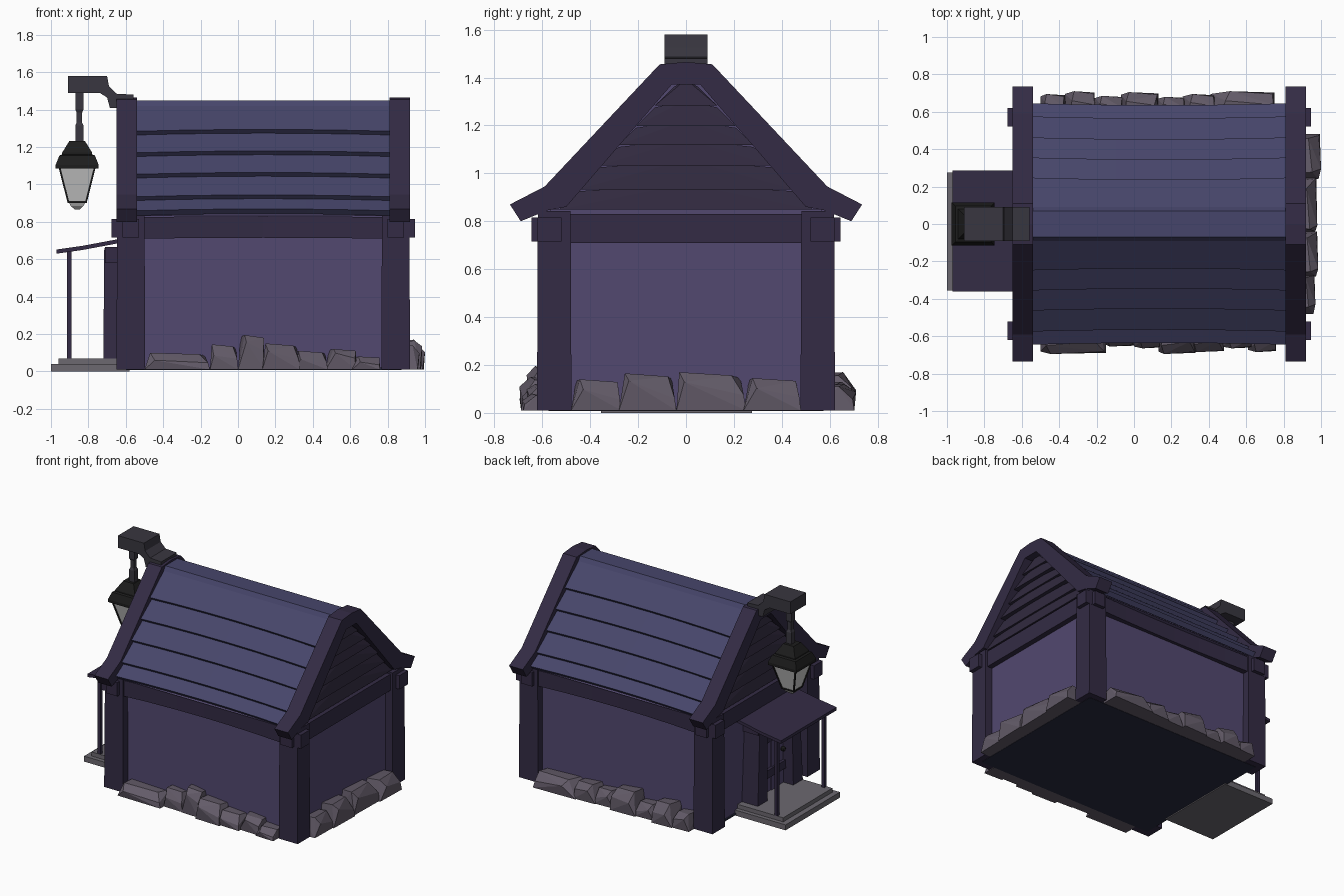
import bpy, bmesh, random

if "Cube" in bpy.data.objects:
    bpy.data.objects.remove(bpy.data.objects["Cube"])
random.seed(4)
CX = 0.135  # middle of the house along x


def mat(name, r, g, b, a=1):
    m = bpy.data.materials.new(name)
    m.diffuse_color = (r, g, b, a)
    m.use_nodes = True
    m.node_tree.nodes["Principled BSDF"].inputs["Base Color"].default_value = m.diffuse_color
    return m


WALL = mat("wall_purple", .085, .065, .16)
WOOD = mat("dark_timber", .033, .024, .058)
BOARD = mat("gable_board", .031, .023, .05)
ROOF = mat("roof_blue", .062, .06, .145)
STONE = mat("stone", .125, .105, .14)
SLAB = mat("slab_grey", .15, .14, .16)
IRON = mat("black_iron", .012, .012, .012)
ARM = mat("arm_grey", .04, .037, .05)
GLASS = mat("lamp_glass", .55, .55, .55)
FLOOR = mat("floor_dark", .022, .024, .05)


def finish(name, bm, m):
    bmesh.ops.recalc_face_normals(bm, faces=bm.faces)
    me = bpy.data.meshes.new(name)
    bm.to_mesh(me)
    bm.free()
    me.materials.append(m)
    ob = bpy.data.objects.new(name, me)
    bpy.context.collection.objects.link(ob)
    return ob


def loft(name, rings, m):
    """Skin a chain of equal-length rings and cap both ends."""
    bm = bmesh.new()
    vs = [[bm.verts.new(p) for p in r] for r in rings]
    n = len(vs[0])
    for a, b in zip(vs, vs[1:]):
        for i in range(n):
            bm.faces.new((a[i], a[(i + 1) % n], b[(i + 1) % n], b[i]))
    bm.faces.new(vs[0])
    bm.faces.new(vs[-1])
    return finish(name, bm, m)


def hull(name, pts, m):
    bm = bmesh.new()
    for p in pts:
        bm.verts.new(p)
    bmesh.ops.convex_hull(bm, input=bm.verts[:])
    bmesh.ops.dissolve_limit(bm, angle_limit=.02, verts=bm.verts[:], edges=bm.edges[:])
    return finish(name, bm, m)


def rect(cx, cy, hx, hy, z):
    return [(cx - hx, cy - hy, z), (cx + hx, cy - hy, z), (cx + hx, cy + hy, z), (cx - hx, cy + hy, z)]


def box(name, x0, x1, y0, y1, z0, z1, m, top=1):
    c = ((x0 + x1) / 2, (y0 + y1) / 2)
    h = ((x1 - x0) / 2, (y1 - y0) / 2)
    return loft(name, [rect(*c, *h, z0), rect(*c, h[0] * top, h[1] * top, z1)], m)


def along_x(name, prof, x0, x1, m):
    return loft(name, [[(x, y, z) for y, z in prof] for x in (x0, x1)], m)


def bowed(name, prof, x0, x1, m, bow_y, bow_z):
    """Profile run along x whose middle bends inward and up."""
    rings = []
    for i in range(7):
        t = i / 3 - 1
        k = 1 - t * t
        rings.append([(x0 + (x1 - x0) * i / 6, y + bow_y * k, z + bow_z * k) for y, z in prof])
    return loft(name, rings, m)


# Walls, floor and attic core
box("walls", -.59, .86, -.565, .565, .012, .85, WALL)
box("floor", -.6, .875, -.575, .575, .008, .02, FLOOR)
half = [(.06, 1.40), (.55, .88), (.615, .832)]
along_x("attic", half + [(-y, z) for y, z in half[::-1]], -.56, .83, WALL)

# Corner posts and timber ring
for s in (-1, 1):
    for e in (-1, 1):
        px = CX + e * .708
        box("corner_post", px - .077, px + .077, s * .55 - .072, s * .55 + .072, .01, .842, WOOD, .95)
        box("beam_end_x", CX + e * .76 - .05, CX + e * .76 + .05, s * .57 - .05, s * .57 + .05, .715, .815, WOOD)
        box("beam_end_y", px - .045, px + .045, s * .61 - .035, s * .61 + .035, .715, .815, WOOD)
    y = s * .61
    bowed("eave_beam", [(y, .71), (y, .825), (s * .5, .825), (s * .5, .71)], -.52, .79, WOOD, -s * .022, .005)
for e in (-1, 1):
    x = CX + e * .735
    box("gable_beam", x - .03, x + .03, -.5, .5, .71, .83, WOOD)

# Roof rows, each lifted at its lower edge
zs = [1.44, 1.27, 1.155, 1.04, .92, .845]
for s in (-1, 1):
    for z0, z1 in zip(zs, zs[1:]):
        y0, y1 = [.075 + (1.44 - z) * .935 for z in (z0, z1)]
        prof = [(y0 - .02, z0 - .03), (y0 - .004, z0 - .006), (y1 + .014, z1 + .014), (y1 - .012, z1 - .012)]
        bowed("roof_board", [(s * y, z) for y, z in prof], -.56, .83, ROOF, -s * .01, .01)
along_x("ridge_board", [(-.09, 1.42), (-.07, 1.45), (.07, 1.45), (.09, 1.42)], -.56, .83, ROOF)

# Gable frames with flared tails
half = [(0, 1.465), (.11, 1.455), (.59, .945), (.735, .87), (.69, .80), (.58, .845), (.50, .86), (.06, 1.37)]
frame = half + [(0, 1.37)] + [(-y, z) for y, z in half[:0:-1]]
for e in (-1, 1):
    along_x("gable_frame", frame, CX + e * .675, CX + e * .785, WOOD)
    # Overlapping boards inside the gable
    gz = [.86, .945, 1.045, 1.13, 1.21, 1.295, 1.38]
    for i, (a, b) in enumerate(zip(gz, gz[1:])):
        wa, wb = [max(.53 - (z - .86) * .92, .03) for z in (a, b)]
        out = CX + e * (.75 if i % 2 else .757)
        hull("gable_siding", [(x, y, z) for y, z in
                              [(-wa, a - .012), (wa, a - .012), (wb, b - .02), (0, b + .012), (-wb, b - .02)]
                              for x in (CX + e * .66, out - e * (.025 if z > a else 0))], BOARD)


# Foundation stones: angular wedges with a sloping front facet
def stone(a, b, h, d, place):
    j = lambda r: random.uniform(-r, r)
    w = b - a
    k = j(.12) * w
    pts = [(a, -.03, .01), (b, -.03, .01), (a, d * .9, .01), (b, d * .95, .01),
           (a + .22 * w + k, d, h * (.72 + j(.15))), (b - .03 * w, d * .9, h * (.5 + j(.15))),
           (a + .15 * w + k, d * .65, h), (b - .1 * w + k, d * .5, h * .92),
           (a + .1 * w, -.03, h * .95), (b - .08 * w, -.03, h * .85)]
    hull("foundation_stone", [place(*p) for p in pts], STONE)


front = [(-.5, -.15, .10, .13), (-.15, 0, .145, .09), (0, .14, .195, .1), (.13, .33, .15, .13),
         (.31, .48, .11, .12), (.47, .63, .12, .1), (.61, .76, .08, .12)]
back = [(-.5, -.37, .12, .13), (-.37, -.21, .16, .145), (-.21, -.06, .11, .12), (-.07, .13, .17, .14),
        (.12, .27, .12, .115), (.26, .43, .13, .13), (.41, .75, .12, .145)]
right = [(-.48, -.27, .14, .105), (-.28, -.04, .165, .12), (-.04, .25, .17, .115), (.24, .48, .145, .135)]
for st in front:
    stone(*st, lambda u, v, z: (u, -.565 - v, z))
for st in back:
    stone(*st, lambda u, v, z: (u, .565 + v, z))
for st in right:
    stone(*st, lambda u, v, z: (.865 + v, u, z))

# Porch
box("porch_slab", -1, -.58, -.355, .275, 0, .04, SLAB)
box("porch_step", -.96, -.58, -.325, .245, .04, .07, SLAB)
top = [(-.97, .652), (-.83, .672), (-.6, .715)]
prof = top + [(x, z - .022) for x, z in top[::-1]]
loft("porch_roof", [[(x, y, z) for x, z in prof] for y in (-.36, .285)], WOOD)
for y in (-.31, .235):
    box("porch_post", -.913, -.889, y - .012, y + .012, .07, .65, WOOD)

# Door with frame, bands and knob
for y, tilt in ((.14, -.02), (-.27, .02)):
    loft("door_jamb", [rect(-.645, y, .075, .055, .07), rect(-.65, y + tilt, .065, .045, .66)], WOOD)
box("door_lintel", -.71, -.58, -.31, .18, .58, .665, WOOD)
for i in range(4):
    y = -.225 + i * .08
    box("door_plank", -.64 - .006 * (i % 2), -.58, y, y + .077, .07, .6, WALL)
for z in (.18, .44):
    box("door_band", -.66, -.63, -.22, .09, z, z + .06, WOOD)
bpy.ops.mesh.primitive_uv_sphere_add(segments=8, ring_count=6, radius=.018, location=(-.67, -.17, .34))
knob = bpy.context.object
knob.name = "door_knob"
knob.data.materials.append(IRON)

# Lantern arm
arm = [(-.91, 1.58), (-.70, 1.58), (-.69, 1.525), (-.65, 1.485), (-.56, 1.48), (-.56, 1.41),
       (-.685, 1.41), (-.70, 1.465), (-.74, 1.49), (-.91, 1.49)]
loft("lantern_arm", [[(x, y, z) for x, z in arm] for y in (-.09, .09)], ARM)

# Lantern: hanger, cap, glass and corner bars
LX = -.86


def stack(name, levels, m, dx=0):
    return loft(name, [rect(LX + dx, 0, h, h, z) for z, h in levels], m)


stack("lantern_hanger", [(1.495, .022), (1.40, .022), (1.385, .015), (1.33, .015), (1.315, .022), (1.23, .022)], ARM, .012)
stack("lantern_cap", [(1.232, .042), (1.17, .08), (1.16, .08), (1.155, .095), (1.105, .115), (1.085, .115), (1.085, .1)], IRON)
stack("lantern_glass", [(1.09, .093), (.91, .047)], GLASS)
stack("lantern_base", [(.912, .052), (.902, .052)], IRON)
stack("lantern_drop", [(.902, .043), (.885, .034), (.867, .014)], GLASS)
for sx in (-1, 1):
    for sy in (-1, 1):
        loft("lantern_bar", [rect(LX + sx * h, sy * h, .005, .005, z) for z, h in ((1.09, .094), (.905, .047))], IRON)
